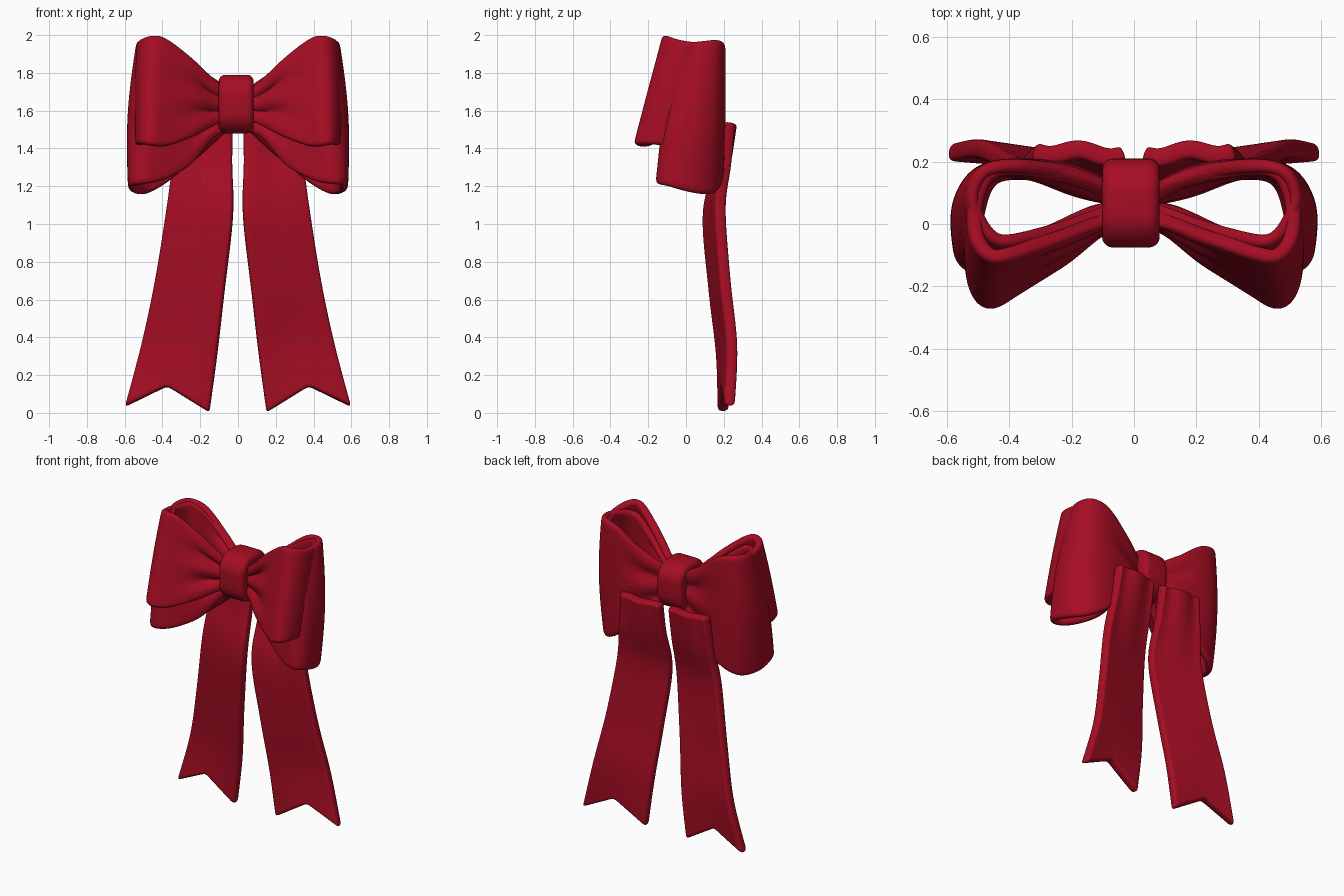
import bpy, bmesh, math
from mathutils import Vector

if "Cube" in bpy.data.objects:
    bpy.data.objects.remove(bpy.data.objects["Cube"])

red = bpy.data.materials.new("ribbon_red")
red.diffuse_color = (0.38, 0.004, 0.017, 1)
red.use_nodes = True
red.node_tree.nodes["Principled BSDF"].inputs["Base Color"].default_value = red.diffuse_color


def spline(stations, s):
    """Catmull-Rom through rows of numbers, s in 0..1."""
    n = len(stations) - 1
    f = min(s * n, n - 1e-6)
    i = int(f)
    t = f - i
    p = [stations[min(max(i + k, 0), n)] for k in (-1, 0, 1, 2)]
    return [0.5 * (2 * b + (c - a) * t + (2 * a - 5 * b + 4 * c - d) * t * t
                   + (3 * b - a - 3 * c + d) * t ** 3) for a, b, c, d in zip(*p)]


def ribbon(name, stations, nu, nv, deform, side, thick):
    """Thick cloth strip swept between two edge paths."""
    verts, faces = [], []
    for i in range(nu + 1):
        r = spline(stations, i / nu)
        a, b = Vector(r[:3]), Vector(r[3:])
        for j in range(nv + 1):
            u, v = i / nu, j / nv
            p = deform(a.lerp(b, v), u, v)
            verts.append((p.x * side, p.y, p.z))
    w = nv + 1
    for i in range(nu):
        for j in range(nv):
            k = i * w + j
            faces.append((k, k + 1, k + w + 1, k + w))
    me = bpy.data.meshes.new(name)
    me.from_pydata(verts, [], faces)
    me.materials.append(red)
    me.polygons.foreach_set("use_smooth", [True] * len(faces))
    ob = bpy.data.objects.new(name, me)
    bpy.context.collection.objects.link(ob)
    m = ob.modifiers.new("thickness", 'SOLIDIFY')
    m.thickness, m.offset = thick, 0
    m = ob.modifiers.new("smooth", 'SUBSURF')
    m.levels = m.render_levels = 2
    return ob


# edge stations: top x, y, z then bottom x, y, z, from knot front round to knot back
upper = [
    (0.04, 0.02, 1.70, 0.04, 0.02, 1.56), (0.13, 0.01, 1.75, 0.13, -0.02, 1.53),
    (0.27, -0.045, 1.89, 0.25, -0.12, 1.46), (0.39, -0.09, 1.985, 0.38, -0.21, 1.41),
    (0.46, -0.095, 1.995, 0.465, -0.255, 1.415), (0.505, -0.03, 1.975, 0.51, -0.19, 1.42),
    (0.505, 0.08, 1.96, 0.515, -0.05, 1.41), (0.46, 0.165, 1.96, 0.47, 0.13, 1.40),
    (0.36, 0.18, 1.92, 0.36, 0.165, 1.40), (0.20, 0.14, 1.81, 0.20, 0.125, 1.47),
    (0.04, 0.08, 1.70, 0.04, 0.08, 1.56)]
lower = [
    (0.04, 0.05, 1.66, 0.04, 0.05, 1.50), (0.13, 0.03, 1.72, 0.14, 0.03, 1.46),
    (0.27, -0.02, 1.84, 0.26, -0.03, 1.31), (0.38, -0.05, 1.93, 0.40, -0.10, 1.23),
    (0.44, -0.045, 1.95, 0.50, -0.14, 1.21), (0.485, 0.005, 1.96, 0.555, -0.10, 1.20),
    (0.515, 0.09, 1.97, 0.55, 0.03, 1.165), (0.475, 0.17, 1.975, 0.48, 0.135, 1.16),
    (0.36, 0.185, 1.94, 0.36, 0.175, 1.23), (0.20, 0.15, 1.81, 0.20, 0.15, 1.37),
    (0.04, 0.09, 1.70, 0.04, 0.09, 1.52)]
# tail stations: inner edge then outer edge, from top to tip
tail = [
    (0.03, 0.225, 1.53, 0.32, 0.235, 1.54), (0.03, 0.185, 1.32, 0.345, 0.215, 1.32),
    (0.025, 0.115, 1.05, 0.378, 0.185, 1.08), (0.07, 0.145, 0.65, 0.44, 0.21, 0.70),
    (0.11, 0.185, 0.30, 0.515, 0.245, 0.35), (0.15, 0.195, 0.0, 0.60, 0.23, 0.03)]


def loop_shape(bulge, pleat):
    def f(p, u, v):
        out = Vector((p.x - 0.3, p.y - 0.05, 0))
        if out.length > 0.01:
            d = out.normalized() * bulge * math.sin(math.pi * v) * min(1, p.x / 0.3)
            p = p + Vector((d.x, d.y * 0.3, 0))
        fold = math.exp(-((p.x - 0.18) / 0.11) ** 2)
        face = -1 if u < 0.5 else 1
        p.y += face * pleat * fold * math.sin(5 * math.pi * v)
        return p
    return f


def tail_shape(p, u, v):
    p = p.copy()
    p.z += 0.125 * (1 - abs(2 * v - 1)) * max(0, (u - 0.6) / 0.4)   # swallowtail notch
    p.y -= 0.012 * math.sin(3 * math.pi * v) * max(0, 1 - u / 0.5)  # soft folds at top
    return p


for label, side in (("right", 1), ("left", -1)):
    ribbon(label + "_upper_loop", upper, 44, 16, loop_shape(0.008, 0.02), side, 0.05)
    ribbon(label + "_lower_loop", lower, 44, 16, loop_shape(0.028, 0.014), side, 0.045)
    ribbon(label + "_tail", tail, 30, 14, tail_shape, side, 0.06)

# centre knot: band rounded strongly over the top and bottom, softly at its sides
bm = bmesh.new()
bmesh.ops.create_cube(bm, size=1)
for v in bm.verts:
    v.co = (v.co.x * 0.185, v.co.y * 0.285, v.co.z * 0.31)
long_edges = [e for e in bm.edges if abs(e.verts[0].co.x - e.verts[1].co.x) > 0.1]
bmesh.ops.bevel(bm, geom=long_edges, offset=0.11, segments=10, profile=0.5, affect='EDGES')
me = bpy.data.meshes.new("knot")
bm.to_mesh(me)
bm.free()
me.materials.append(red)
me.polygons.foreach_set("use_smooth", [True] * len(me.polygons))
knot = bpy.data.objects.new("knot", me)
knot.location = (-0.01, 0.067, 1.635)
bpy.context.collection.objects.link(knot)
b = knot.modifiers.new("round", 'BEVEL')
b.width, b.segments, b.limit_method, b.angle_limit = 0.035, 5, 'ANGLE', math.radians(50)
